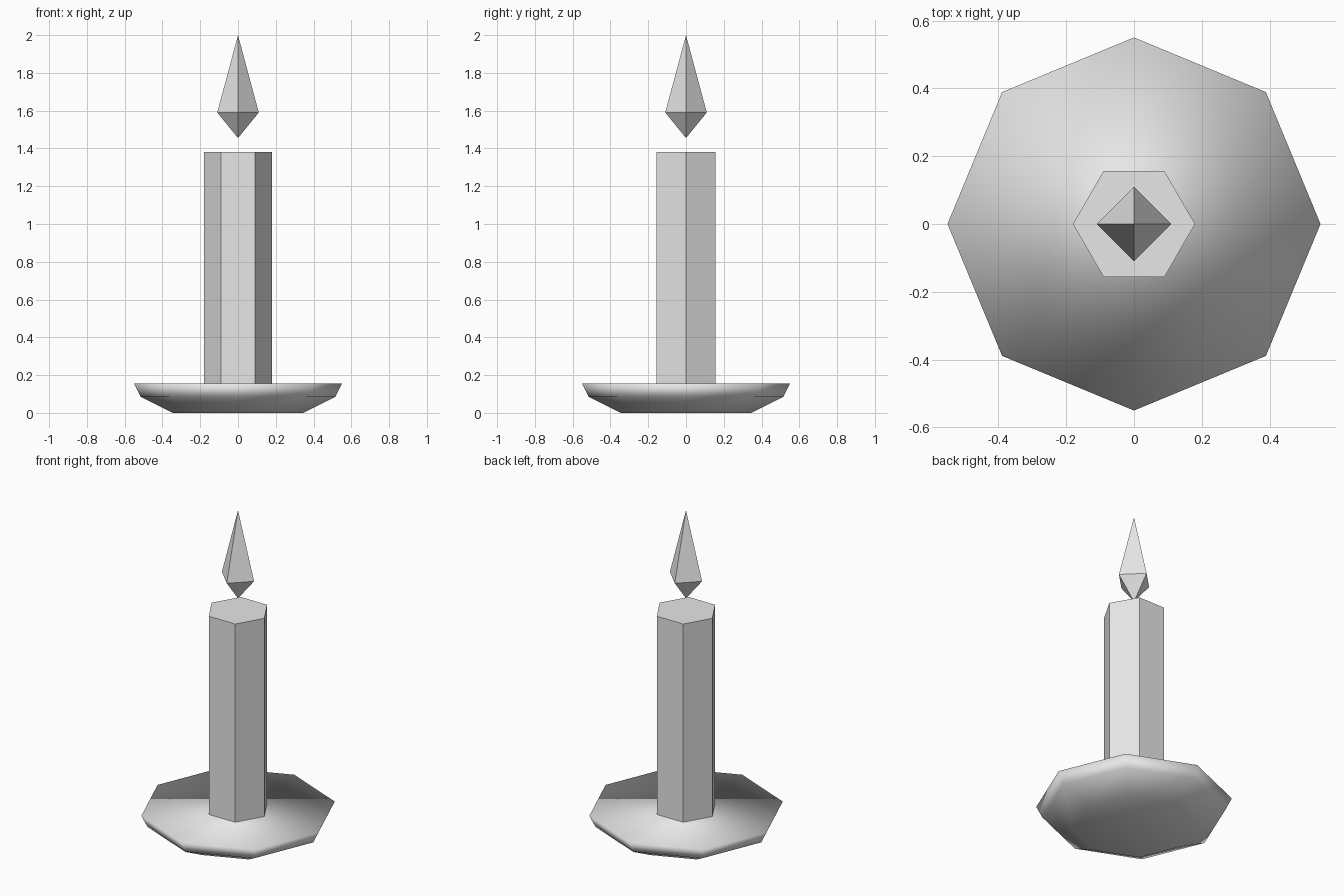
import bpy, bmesh, math

if "Cube" in bpy.data.objects:
    bpy.data.objects.remove(bpy.data.objects["Cube"])

grey = bpy.data.materials.new("plain_grey")
grey.diffuse_color = (0.8, 0.8, 0.8, 1)
grey.use_nodes = True
grey.node_tree.nodes["Principled BSDF"].inputs["Base Color"].default_value = grey.diffuse_color


def lathe(name, profile, sides, smooth=False):
    """Spin (radius, height) points into a closed solid; radius 0 makes a tip."""
    bm = bmesh.new()
    rings = []
    for r, z in profile:
        n = sides if r else 1
        rings.append([bm.verts.new((r * math.cos(math.tau * i / n),
                                    r * math.sin(math.tau * i / n), z))
                      for i in range(n)])
    for low, high in zip(rings, rings[1:]):
        for i in range(sides):
            j = (i + 1) % sides
            corners = [low[i % len(low)], low[j % len(low)],
                       high[j % len(high)], high[i % len(high)]]
            bm.faces.new(list(dict.fromkeys(corners)))
    # Flat caps on open ends
    for ring in (rings[0], rings[-1]):
        if len(ring) > 1:
            bm.faces.new(ring)
    bmesh.ops.recalc_face_normals(bm, faces=bm.faces)
    for f in bm.faces:
        f.smooth = smooth
    mesh = bpy.data.meshes.new(name)
    bm.to_mesh(mesh)
    bm.free()
    mesh.materials.append(grey)
    obj = bpy.data.objects.new(name, mesh)
    bpy.context.collection.objects.link(obj)
    return obj


# Eight-sided dish, softly shaded all over
lathe("dish", [(0.345, 0), (0.515, 0.085), (0.55, 0.155)], 8, smooth=True)
# Six-sided candle standing on the dish
lathe("candle", [(0.18, 0.155), (0.18, 1.38)], 6)
# Four-sided floating flame
lathe("flame", [(0, 1.455), (0.11, 1.59), (0, 2.0)], 4)
